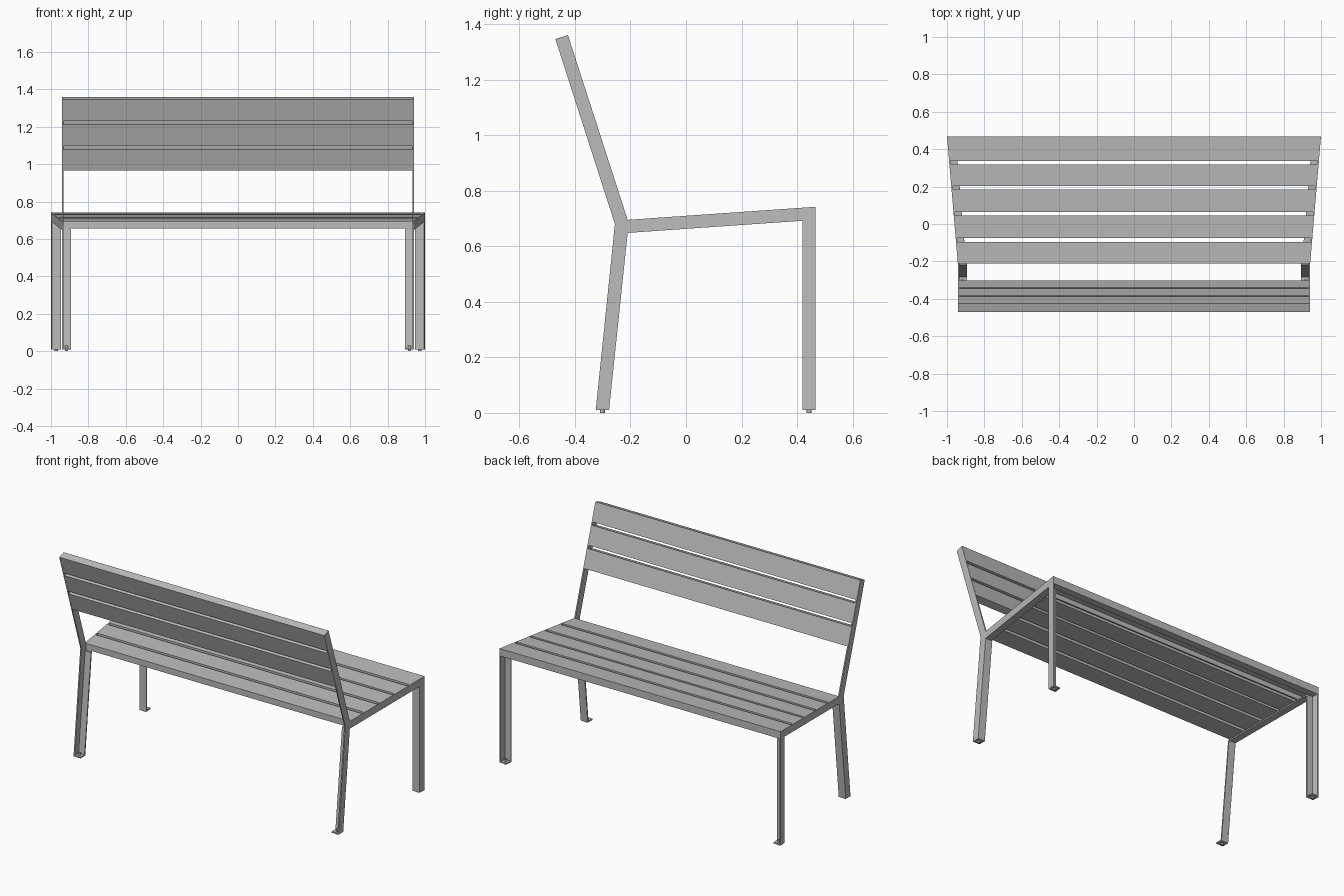
import bpy
import bmesh

cube = bpy.data.objects.get("Cube")
if cube:
    bpy.data.objects.remove(cube, do_unlink=True)

grey = bpy.data.materials.new("painted_steel_grey")
grey.use_nodes = True
grey.diffuse_color = (0.5, 0.5, 0.5, 1)
grey.node_tree.nodes["Principled BSDF"].inputs["Base Color"].default_value = (0.5, 0.5, 0.5, 1)

T = 0.008          # sheet thickness
REAR = -0.21       # y where the seat meets the backrest
SEAT_Z = 0.695     # seat height there
SLOPE = 0.0694     # seat rise towards the open side
DEPTH = 0.047      # bar depth


def side_x(y):
    """Outer x of the side frame, which flares along the seat."""
    return 0.942 + max(0, y - REAR) * 0.085


def seat_z(y):
    return SEAT_Z + (y - REAR) * SLOPE


def finish(name, bm):
    bmesh.ops.recalc_face_normals(bm, faces=bm.faces)
    mesh = bpy.data.meshes.new(name)
    bm.to_mesh(mesh)
    bm.free()
    mesh.materials.append(grey)
    obj = bpy.data.objects.new(name, mesh)
    bpy.context.collection.objects.link(obj)
    return obj


def prism(bm, profile, x_a, x_b):
    """Extrude a (y, z) profile between two x functions of y."""
    a = [bm.verts.new((x_a(y), y, z)) for y, z in profile]
    b = [bm.verts.new((x_b(y), y, z)) for y, z in profile]
    bm.faces.new(a)
    bm.faces.new(b[::-1])
    for i in range(len(a)):
        j = (i + 1) % len(a)
        bm.faces.new((a[i], b[i], b[j], a[j]))


def side_bars(name, profile, near=0, far=T):
    """One bar on each side, between two insets from the outer side."""
    for side, s in (("left", 1), ("right", -1)):
        bm = bmesh.new()
        prism(bm, profile, lambda y: s * (side_x(y) - near), lambda y: s * (side_x(y) - far))
        finish(f"{side}_{name}", bm)


def slat(name, *profiles):
    """A crosspiece spanning between the two side frames."""
    bm = bmesh.new()
    for p in profiles:
        prism(bm, p, lambda y: T - side_x(y), lambda y: side_x(y) - T)
    finish(name, bm)


def seat_piece(y0, y1, top, bottom):
    """Profile following the seat slope, with depths below the seat surface."""
    return [(y0, seat_z(y0) - bottom), (y1, seat_z(y1) - bottom),
            (y1, seat_z(y1) - top), (y0, seat_z(y0) - top)]


# Flat bars of the side frames
JOINT = (-0.256, 0.68)
FRONT = 0.467
side_bars("backrest_bar", [JOINT, (REAR, SEAT_Z), (-0.425, 1.36), (-0.47, 1.345)])
side_bars("rear_leg_plate", [(-0.325, 0.01), (-0.277, 0.01), (REAR, 0.648), (REAR, SEAT_Z), JOINT])
side_bars("seat_bar", seat_piece(REAR, FRONT, 0, DEPTH))
side_bars("front_leg_plate", [(0.42, 0.01), (FRONT, 0.01), (FRONT, 0.7), (0.42, 0.7)])

# Inward flanges that turn the bars into angles
side_bars("rear_leg_flange", [(-0.277 - T, 0.01), (-0.277, 0.01), (REAR, 0.65), (REAR - T, 0.65)], T, 0.05)
side_bars("front_leg_flange", [(0.42, 0.01), (0.42 + T, 0.01), (0.42 + T, 0.692), (0.42, 0.692)], T, 0.05)
side_bars("seat_flange", seat_piece(REAR, FRONT, DEPTH - T, DEPTH), T, 0.045)

# Foot plates and levelling bolts
for leg, y in (("rear", -0.301), ("front", 0.4435)):
    h = 0.0235
    side_bars(f"{leg}_foot_plate", [(y - h, 0.01), (y + h, 0.01), (y + h, 0.018), (y - h, 0.018)], 0, 0.05)
    for side, s in (("left", 1), ("right", -1)):
        bm = bmesh.new()
        bmesh.ops.create_cone(bm, cap_ends=True, segments=12, radius1=0.009, radius2=0.009, depth=0.03)
        bmesh.ops.translate(bm, verts=bm.verts, vec=(s * (side_x(y) - 0.025), y, 0.015))
        finish(f"{side}_{leg}_foot_bolt", bm)

# Seat slats: solid boards, with a folded channel along the open edge
for i, (y0, y1) in enumerate([(REAR, -0.095), (-0.075, 0.045), (0.065, 0.185), (0.202, 0.318)]):
    slat(f"seat_slat_{i + 1}", seat_piece(y0, y1, 0, DEPTH - T))
slat("seat_edge_channel",
     seat_piece(0.338, FRONT, 0, T),
     seat_piece(FRONT - T, FRONT, T, DEPTH),
     seat_piece(0.338, 0.338 + T, T, DEPTH - T),
     seat_piece(0.425, FRONT - T, DEPTH - T, DEPTH))

# Backrest slats along the leaning bars
UP = (-0.3076, 0.9515)


def lean(s, d):
    return (REAR + UP[0] * s - UP[1] * d, SEAT_Z + UP[1] * s + UP[0] * d)


for i in range(3):
    s0 = 0.299 + i * 0.14
    s1 = s0 + 0.12
    slat(f"backrest_slat_{i + 1}", [lean(s0, 0), lean(s1, 0), lean(s1, DEPTH), lean(s0, DEPTH)])
